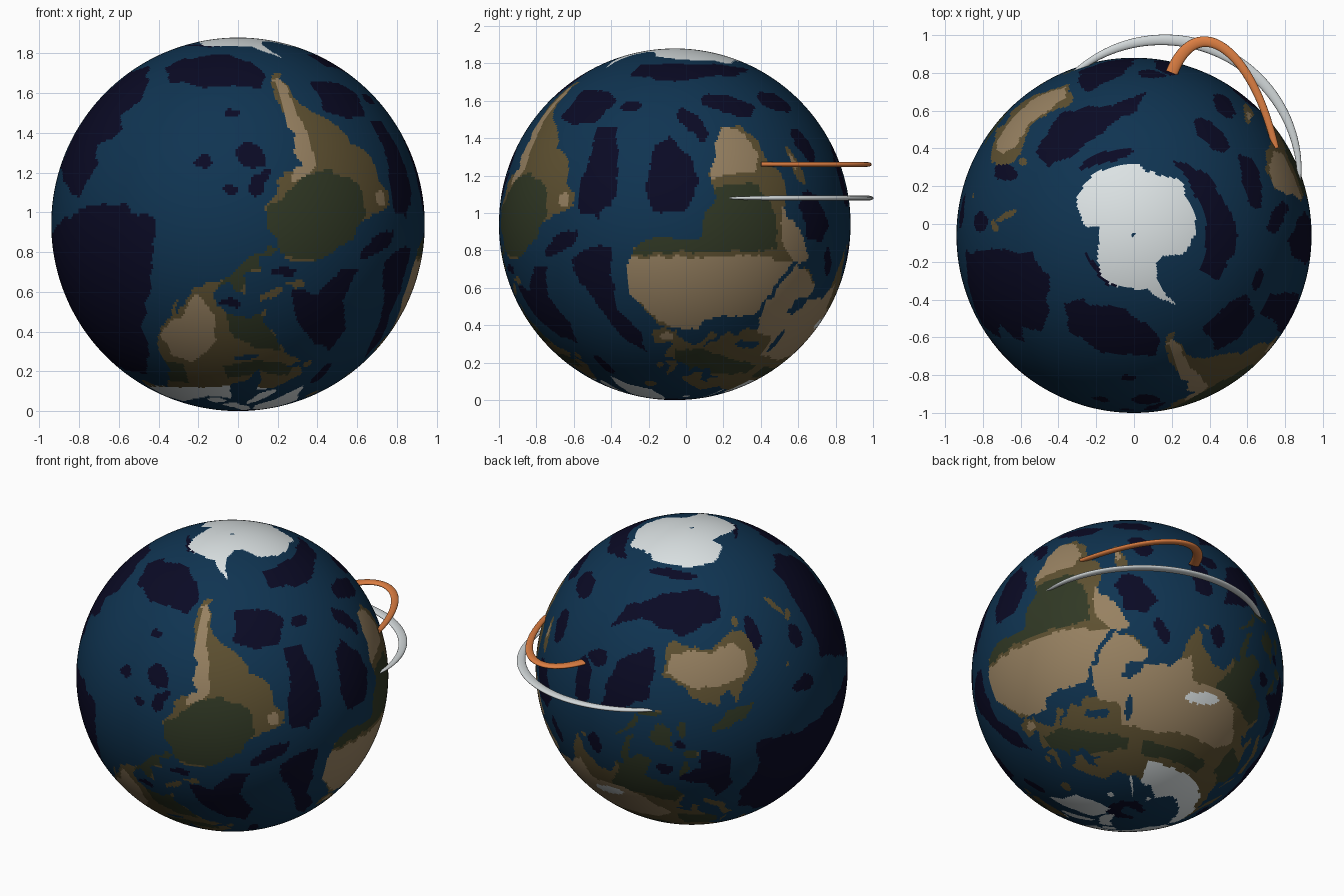
import bpy, bmesh, math
from mathutils import Vector, noise

R = 0.94
CENTRE = Vector((0, -0.06, 0.94))


def material(name, rgb):
    m = bpy.data.materials.new(name)
    m.diffuse_color = (*rgb, 1)
    return m


OCEAN, DEEP, SCRUB, DESERT, FOREST, ICE = range(6)
globe_mats = [material("ocean_blue", (0.0048, 0.034, 0.083)), material("deep_navy", (0.003, 0.003, 0.018)),
              material("scrub_brown", (0.11, 0.08, 0.03)), material("desert_tan", (0.31, 0.22, 0.12)),
              material("forest_green", (0.03, 0.04, 0.018)), material("ice_white", (0.72, 0.77, 0.78))]
orange = material("orange", (0.72, 0.21, 0.055))
silver = material("silver_grey", (0.64, 0.68, 0.69))

layers = []   # (colour, colours it may cover, outline, bounds), outline in (longitude, latitude)
LAND = (SCRUB, DESERT, FOREST)


def paint(colour, over, *flat):
    pts = list(zip(flat[::2], flat[1::2]))
    xs, ys = flat[::2], flat[1::2]
    layers.append((colour, over, pts, (min(xs), max(xs), min(ys), max(ys))))


def land(*flat):
    paint(SCRUB, (OCEAN,), *flat)


def box(colour, over, w, e, s, n):
    paint(colour, over, w, s, e, s, e, n, w, n)


def blob(colour, over, lon, lat, a, b, tilt=0):
    c, s = math.cos(math.radians(tilt)), math.sin(math.radians(tilt))
    flat = []
    for i in range(14):
        u, v = a * math.cos(i * math.tau / 14), b * math.sin(i * math.tau / 14)
        flat += [lon + u * c - v * s, lat + u * s + v * c]
    paint(colour, over, *flat)


def inside(x, y, pts):
    hit = False
    x0, y0 = pts[-1]
    for x1, y1 in pts:
        if (y1 > y) != (y0 > y) and x < (x0 - x1) * (y - y1) / (y0 - y1) + x1:
            hit = not hit
        x0, y0 = x1, y1
    return hit


# Continents
land(-168, 66, -157, 71, -128, 70, -115, 68, -95, 68, -94, 60, -85, 56, -80, 51, -77, 56, -78, 62, -70, 61, -64, 59,
     -56, 53, -60, 49, -66, 49, -60, 46, -66, 44, -70, 42, -75, 38, -76, 35, -81, 31, -80, 26, -82, 28, -84, 30,
     -94, 29, -97, 26, -97, 20, -94, 18, -90, 21, -87, 21, -88, 16, -83, 15, -83, 10, -79, 9, -77, 8, -81, 7, -86, 11,
     -94, 16, -105, 20, -112, 30, -110, 23, -115, 30, -120, 34, -124, 40, -124, 48, -132, 56, -140, 60, -150, 60,
     -158, 56, -162, 59, -165, 62)
land(-77, 8, -72, 12, -62, 10, -52, 5, -50, 0, -44, -3, -35, -6, -35, -9, -39, -14, -40, -21, -48, -26, -53, -33,
     -58, -36, -62, -39, -65, -42, -66, -46, -69, -51, -66, -55, -72, -54, -75, -48, -73, -38, -71, -30, -70, -18,
     -76, -14, -81, -5, -80, 1)
land(-6, 35, 10, 37, 11, 33, 20, 31, 32, 31, 35, 25, 37, 20, 43, 12, 51, 12, 47, 4, 40, -4, 40, -15, 35, -20,
     32, -28, 27, -34, 18, -34, 12, -18, 13, -8, 9, 0, 9, 4, 4, 6, -8, 4, -13, 8, -17, 14, -16, 22, -10, 30)
land(-9, 37, -9, 43, -1, 43, -4, 48, 2, 51, 8, 54, 8, 57, 11, 54, 20, 55, 23, 59, 30, 60, 22, 61, 25, 65, 18, 62,
     17, 57, 13, 56, 10, 59, 5, 59, 6, 62, 14, 68, 25, 71, 40, 67, 44, 68, 60, 69, 60, 37, 36, 37, 28, 37, 27, 40,
     24, 38, 22, 37, 19, 42, 13, 45, 18, 40, 16, 38, 12, 42, 8, 44, 3, 42, -1, 37, -5, 36)
land(59, 69, 70, 73, 80, 73, 104, 78, 113, 74, 130, 71, 160, 70, 180, 69, 190, 66, 178, 62, 163, 60, 162, 55, 156, 51,
     156, 58, 162, 61, 142, 59, 135, 54, 140, 51, 138, 46, 132, 43, 128, 40, 129, 36, 126, 35, 125, 40, 118, 39,
     122, 37, 119, 35, 122, 30, 118, 24, 110, 21, 106, 19, 109, 12, 105, 9, 101, 13, 103, 2, 101, 3, 98, 9, 98, 16,
     94, 16, 91, 22, 87, 21, 80, 15, 80, 11, 77, 8, 73, 17, 72, 21, 67, 25, 57, 26, 50, 30, 48, 30, 51, 25, 56, 25,
     59, 22, 55, 17, 45, 13, 39, 20, 35, 28, 35, 32, 36, 38, 59, 38)
land(114, -22, 114, -34, 118, -35, 124, -33, 131, -31, 138, -35, 144, -38, 150, -37, 153, -30, 153, -25, 146, -19,
     142, -11, 140, -17, 136, -15, 136, -12, 131, -12, 126, -14, 122, -18)
paint(ICE, (OCEAN,), -180, -78, -160, -78, -150, -76, -130, -73, -100, -72, -75, -72, -66, -67, -58, -63, -62, -68,
      -62, -74, -50, -78, -35, -78, -20, -73, 0, -70, 30, -69, 50, -66, 70, -69, 90, -66, 135, -66, 160, -70,
      170, -73, 166, -78, 180, -78, 180, -90, -180, -90)

# Islands
land(131, -1, 138, -2, 147, -6, 150, -10, 143, -9, 138, -8, 133, -4)
land(109, 2, 117, 7, 118, 2, 115, -4, 110, -2)
land(95, 5, 105, -3, 105, -6, 100, -1)
land(130, 31, 131, 34, 136, 37, 140, 41, 141, 45, 145, 43, 141, 39, 140, 35)
land(-5, 50, -3, 54, -5, 58, -2, 57, 1, 53, 1, 51)
for lon, lat, a, b, tilt in [(47, -19, 7, 2.2, 72), (110, -7.3, 5, 1, -8), (121, -2, 4, 1.5, 70), (122, 15, 4, 1.6, 100),
                             (125, 8, 3, 2, 0), (146.5, -42, 1.8, 1.6, 0), (171, -43.5, 5, 1.4, 45),
                             (176, -38.5, 3, 1.4, 130), (-79, 21.8, 5, 0.9, -18), (-71, 18.8, 3, 1, 0),
                             (-8, 53.3, 2, 1.9, 0), (-18.5, 65, 5, 1.5, 0), (143, 50, 3.5, 0.8, 90),
                             (81, 7.5, 1.3, 1, 90), (165.5, -21, 2, 0.7, -40), (-56, 48.5, 2.5, 1.5, 0)]:
    blob(SCRUB, (OCEAN,), lon, lat, a, b, tilt)
for lon, lat, a, b, tilt in [(-72, 68, 11, 3, -35), (-110, 71, 9, 2.2, 0), (-80, 80, 16, 3.2, 10), (-98, 75, 10, 2, 0),
                             (57, 74, 7, 1.3, 55), (18, 78.5, 6, 1.3, 0), (96, 79.5, 5, 1, 0)]:
    blob(ICE, (OCEAN,), lon, lat, a, b, tilt)
paint(ICE, (OCEAN,), -45, 60, -53, 66, -55, 70, -68, 76, -60, 82, -30, 83.5, -18, 80, -22, 70, -38, 66)

# Inland seas
blob(OCEAN, LAND, 34.5, 43.3, 6.5, 2)
blob(OCEAN, LAND, 51, 42, 5, 2, 100)
blob(OCEAN, LAND, -86, 45, 5, 1.3)

# Deserts and highlands
paint(DESERT, LAND, -75, -50, -69, -52, -67, -44, -65.5, -36, -65, -26, -64, -18, -69, -14, -74, -13, -72, -18, -72, -50)
blob(DESERT, LAND, -39, -8, 2.5, 2)
paint(DESERT, LAND, -120, 36, -119, 45, -111, 47, -104, 44, -99, 38, -99, 28, -102, 21, -106, 23, -110, 30, -116, 32)
paint(DESERT, LAND, -18, 11, 10, 11, 30, 10, 36, 12, 44, 12, 36, 33, 10, 37, -2, 36, -7, 32, -18, 20)
paint(DESERT, LAND, 12, -15, 20, -16.5, 28, -18, 31, -24, 28, -31, 20, -34, 15, -32)
paint(DESERT, LAND, 38, 5, 43, 12, 52, 12, 48, 2, 42, -4, 38, -6, 37, -1)
paint(DESERT, LAND, 34, 30, 45, 12, 61, 22, 68, 23, 75, 20, 78, 28, 95, 28, 104, 33, 115, 42, 108, 48, 85, 49, 60, 51,
      47, 48, 46, 40, 36, 38)
paint(DESERT, LAND, 115, -23, 116, -30, 125, -31, 132, -30, 138, -33, 144, -34, 148, -30, 147, -24, 141, -19, 133, -18,
      125, -18, 120, -20)
blob(DESERT, LAND, -4, 39.5, 3, 2)
blob(DESERT, LAND, 45.5, -21, 3, 1, 72)

# Forests
paint(FOREST, LAND, -82, 9, -62, 11, -50, 4, -47, -3, -47, -10, -52, -14, -60, -17, -68, -15, -79, -7, -82, 0)
paint(FOREST, LAND, -14, 10, 0, 9.5, 15, 9, 30, 9, 36, 8, 35, 0, 33, -8, 28, -13, 18, -13, 11, -12, 5, 0, -9, 2)
paint(FOREST, LAND, -97, 19, -90, 22, -86, 16, -76, 9, -80, 6, -87, 10, -95, 15)
paint(FOREST, LAND, -95, 29, -82, 29, -76, 36, -72, 42, -82, 42, -92, 37)
paint(FOREST, LAND, -124, 46, -116, 50, -120, 58, -133, 58)
paint(FOREST, LAND, -98, 49, -80, 47, -62, 49, -62, 54, -78, 52, -95, 56)
paint(FOREST, LAND, 0, 45, 14, 46, 30, 50, 50, 54, 50, 59, 28, 58, 8, 56, 0, 50)
paint(FOREST, LAND, 90, 28, 105, 31, 118, 33, 123, 28, 110, 18, 110, 8, 104, 0, 97, 8, 94, 20)
paint(FOREST, LAND, 94, 6, 119, 8, 152, 0, 151, -11, 138, -8.5, 105, -8)
paint(FOREST, LAND, 118, 44, 140, 44, 142, 56, 120, 54)
box(FOREST, LAND, 119, 127, 6, 19)
box(FOREST, LAND, 60, 110, 55, 60)

# Northern and mountain ice
box(ICE, LAND, -170, -60, 60.5, 76)
box(ICE, LAND, 66, 192, 62.5, 79)
blob(ICE, LAND, 85, 34, 9, 2.5, -10)

# Deep ocean basins
SEA = (OCEAN,)
paint(DEEP, SEA, 150, 5, 170, 6, 190, 2, 210, -4, 225, -7, 243, -2, 243, 6, 240, 20, 233, 32, 229, 45, 215, 53,
      190, 50, 172, 50, 160, 46, 147, 38, 146, 28, 152, 18)
paint(DEEP, SEA, 186, -18, 200, -12, 210, -9, 218, -18, 213, -24, 224, -30, 219, -36, 226, -42, 222, -50, 205, -58,
      190, -54, 186, -40)
paint(DEEP, SEA, 225, -57, 236, -50, 258, -48, 280, -46, 284, -54, 278, -61, 262, -66, 245, -64, 232, -63)
paint(DEEP, SEA, -72, 20, -68, 32, -60, 39, -48, 42, -46, 34, -52, 24, -48, 14, -56, 14, -62, 21)
paint(DEEP, SEA, -37, 16, -28, 30, -23, 40, -14, 46, -14, 38, -22, 28, -22, 16, -22, 7, -32, 7)
paint(DEEP, SEA, -33, -3, -26, -2, -19, -10, -20, -22, -24, -33, -32, -33, -31, -24, -33, -14)
paint(DEEP, SEA, -8, -3, 4, -4, 8, -14, 6, -22, -3, -30, -8, -24, -10, -12)
paint(DEEP, SEA, -54, -38, -44, -34, -33, -36, -28, -45, -40, -50, -54, -49)
paint(DEEP, SEA, 48, 3, 56, 6, 62, 0, 56, -8, 50, -11, 45, -6)
paint(DEEP, SEA, 89, -4, 100, -8, 108, -13, 111, -24, 108, -32, 98, -29, 91, -18)
paint(DEEP, SEA, 84, -36, 100, -42, 120, -38, 140, -43, 142, -52, 125, -56, 105, -52, 90, -46)
paint(DEEP, SEA, 120, 20, 132, 24, 136, 30, 141, 24, 139, 10, 130, 6, 128, 14)
paint(DEEP, SEA, -28, -58, 0, -54, 20, -57, 45, -58, 62, -62, 40, -65, 0, -66, -28, -65)
for lon, lat, a, b, tilt in [(7, -35, 8, 4, 50), (25, -43, 13, 4, 10), (52, -44, 10, 5, 10), (55, -27, 7, 4, 60),
                             (79, -14, 9, 4, 80), (84, -24, 5, 3, 0), (63, 13, 5, 3, 60), (86, 10, 4, 3, 90),
                             (154, -36, 7, 3, 90), (118, -30, 3, 2, 0), (-101, -19, 3, 2, 0), (-86, -22, 5, 4, 40),
                             (-83, -13, 5, 2.5, -50), (-93, -10, 3, 1.5, 0), (-92, -37, 3, 2, 0), (-41, 6, 8, 3, -25),
                             (-92, 25, 4, 1.3, 0), (175, -30, 5, 4, 90), (172, -12, 6, 3, 0), (-42, 53, 5, 3, 60),
                             (0, 85, 160, 2.5, 0), (-130, -73, 30, 1, 0), (110, -62, 20, 2, 0), (172, 56, 6, 2.5, 0),
                             (121, 5, 2, 1.5, 0), (115, 15, 3, 2, 0), (-75, 15, 4, 1.5, 0), (-20, -42, 5, 2, 0)]:
    blob(DEEP, SEA, lon, lat, a, b, tilt)


def colour_at(p):
    # wobble the sample so that coasts look natural
    n = noise.noise_vector(p * 9) * 1.5 + noise.noise_vector(p * 24) * 0.8
    lat = -math.degrees(math.asin(max(-1, min(1, p.z)))) + n.z
    lon = math.degrees(math.atan2(p.y, p.x)) + n.x
    found = OCEAN
    for colour, over, pts, (w, e, s, n_) in layers:
        if found in over and s <= lat <= n_:
            for x in (lon, lon + 360):
                if w <= x <= e and inside(x, lat, pts):
                    found = colour
                    break
    return found


# Globe, south pole up
bm = bmesh.new()
bmesh.ops.create_uvsphere(bm, u_segments=440, v_segments=220, radius=R)
for f in bm.faces:
    f.material_index = colour_at(f.calc_center_median().normalized())
    f.smooth = True
mesh = bpy.data.meshes.new("globe")
bm.to_mesh(mesh)
bm.free()
for m in globe_mats:
    mesh.materials.append(m)
globe = bpy.data.objects.new("globe", mesh)
globe.location = CENTRE
bpy.context.collection.objects.link(globe)


def band(name, path, width, z, half_height, mat, steps=64, sides=16):
    """Sweep a flat oval along a level path."""
    bm = bmesh.new()
    rings = []
    for i in range(steps + 1):
        t = i / steps
        p, d = path(t), (path(t + 0.001) - path(t - 0.001)).normalized()
        side = Vector((d.y, -d.x, 0))
        h = half_height * min(1, width(t) / 0.02)
        rings.append([bm.verts.new(p + side * width(t) * math.cos(a) + Vector((0, 0, z + h * math.sin(a))))
                      for a in (k * math.tau / sides for k in range(sides))])
    for a, b in zip(rings, rings[1:]):
        for k in range(sides):
            bm.faces.new((a[k], a[k - 1], b[k - 1], b[k])).smooth = True
    bm.faces.new(rings[0])
    bm.faces.new(rings[-1][::-1])
    bmesh.ops.recalc_face_normals(bm, faces=bm.faces)
    me = bpy.data.meshes.new(name)
    bm.to_mesh(me)
    bm.free()
    me.materials.append(mat)
    bpy.context.collection.objects.link(bpy.data.objects.new(name, me))


# Silver arc: part of a circle, thin at both ends
def silver_path(t):
    a = math.radians(-2 + 138 * t)
    return Vector((0.155 + 0.72 * math.cos(a), 0.255 + 0.72 * math.sin(a), 0))


band("silver_arc", silver_path, lambda t: 0.008 + 0.022 * max(0, math.sin(math.pi * t)) ** 0.7, 1.08, 0.013, silver)

# Orange arc: lopsided curve, thinner toward the right end
P = [Vector((0.2, 0.8, 0)), Vector((0.33, 1.13, 0)), Vector((0.62, 0.95, 0)), Vector((0.75, 0.40, 0))]


def orange_path(t):
    s = 1 - t
    return P[0] * s ** 3 + P[1] * 3 * s * s * t + P[2] * 3 * s * t * t + P[3] * t ** 3


band("orange_arc", orange_path, lambda t: 0.033 - 0.015 * t, 1.26, 0.013, orange)
